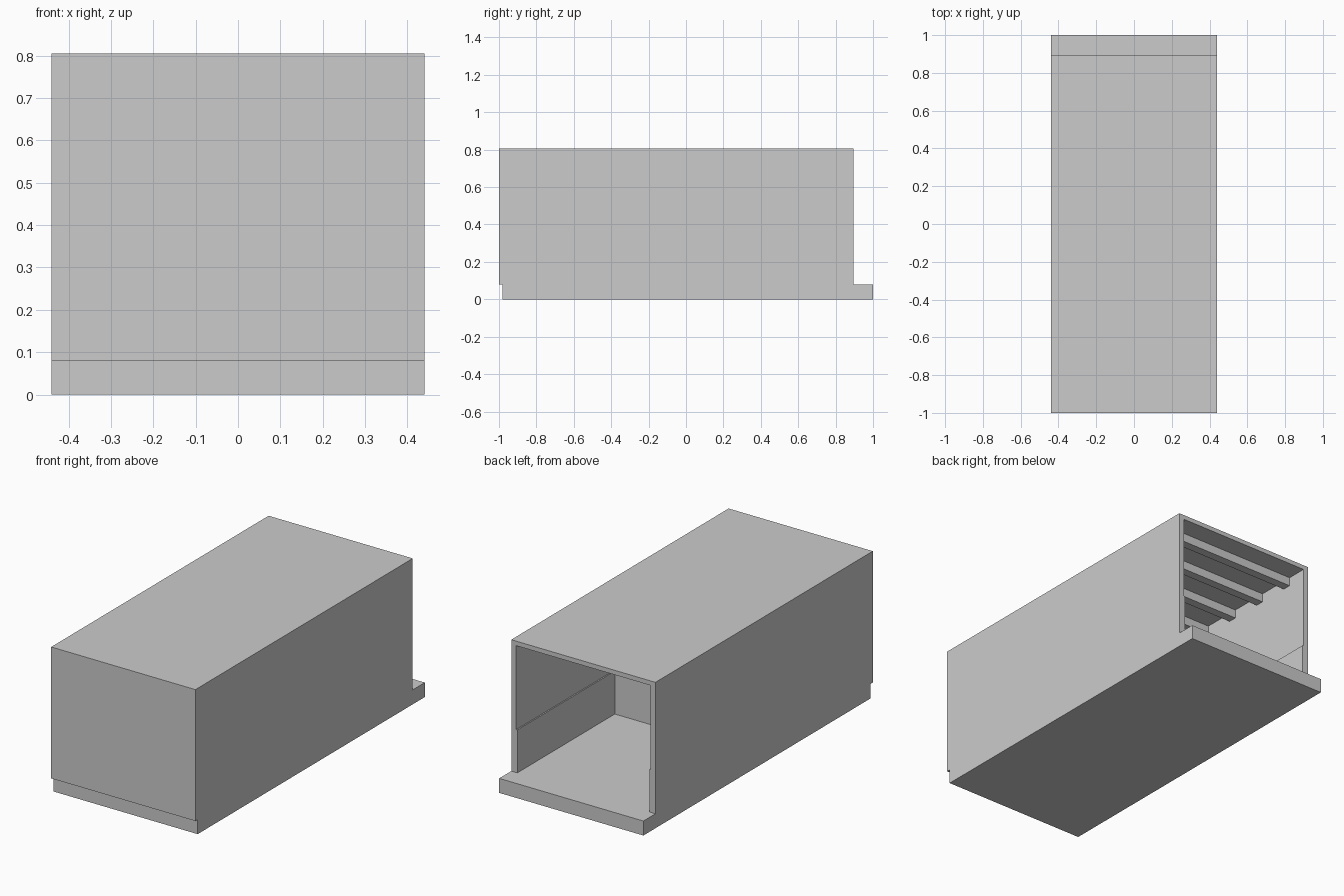
import bpy
import bmesh
from mathutils import Matrix, Vector

if "Cube" in bpy.data.objects:
    bpy.data.objects.remove(bpy.data.objects["Cube"])

# One plain grey for everything
grey = bpy.data.materials.new("light_grey")
grey.diffuse_color = (0.6, 0.6, 0.6, 1)
grey.use_nodes = True
grey.node_tree.nodes["Principled BSDF"].inputs["Base Color"].default_value = grey.diffuse_color


def make_object(name, bm):
    bmesh.ops.recalc_face_normals(bm, faces=bm.faces)
    mesh = bpy.data.meshes.new(name)
    bm.to_mesh(mesh)
    bm.free()
    mesh.materials.append(grey)
    obj = bpy.data.objects.new(name, mesh)
    bpy.context.collection.objects.link(obj)
    return obj


def box(name, x, y, z):
    """Box from (min, max) pairs on each axis."""
    size = Vector((x[1] - x[0], y[1] - y[0], z[1] - z[0]))
    mid = Vector((sum(x), sum(y), sum(z))) / 2
    bm = bmesh.new()
    bmesh.ops.create_cube(bm, size=1, matrix=Matrix.Translation(mid) @ Matrix.Diagonal(size).to_4x4())
    return make_object(name, bm)


def extrude_profile(name, points, y0, y1):
    """Extrude an x-z outline along y."""
    bm = bmesh.new()
    face = bm.faces.new([bm.verts.new((px, y0, pz)) for px, pz in points])
    grown = bmesh.ops.extrude_face_region(bm, geom=[face])
    verts = [v for v in grown["geom"] if isinstance(v, bmesh.types.BMVert)]
    bmesh.ops.translate(bm, verts=verts, vec=(0, y1 - y0, 0))
    return make_object(name, bm)


HALF, INNER, LOWER = 0.44, 0.41, 0.403    # outer, upper and lower inner half widths
FLOOR, LEDGE, CEILING, TOP = 0.08, 0.317, 0.78, 0.805
FRONT, BACK, PARTITION = -1.0, 0.895, 0.045

# Floor slab, sticking out at the open back end
box("floor_slab", (-HALF, HALF), (-0.98, 1.0), (0, FLOOR))

# Shell: walls with a thicker lower part, and the roof, in one section
right = [(LOWER, FLOOR), (LOWER, LEDGE), (INNER, LEDGE), (INNER, CEILING)]
left = [(-px, pz) for px, pz in reversed(right)]
outline = [(-HALF, FLOOR), (-HALF, TOP), (HALF, TOP), (HALF, FLOOR)]
extrude_profile("walls_and_roof", outline + right + left, FRONT + 0.03, BACK)

# Closed front end and the cross wall that ends the open room
box("front_wall", (-HALF, HALF), (FRONT, FRONT + 0.03), (FLOOR, TOP))
box("cross_wall", (-INNER, INNER), (PARTITION - 0.03, PARTITION), (FLOOR, CEILING))

# Ceiling beams across the room
for i in range(4):
    y = 0.757 - 0.221 * i
    box(f"ceiling_beam_{i + 1}", (-INNER, INNER), (y - 0.024, y + 0.024), (CEILING - 0.048, CEILING))
